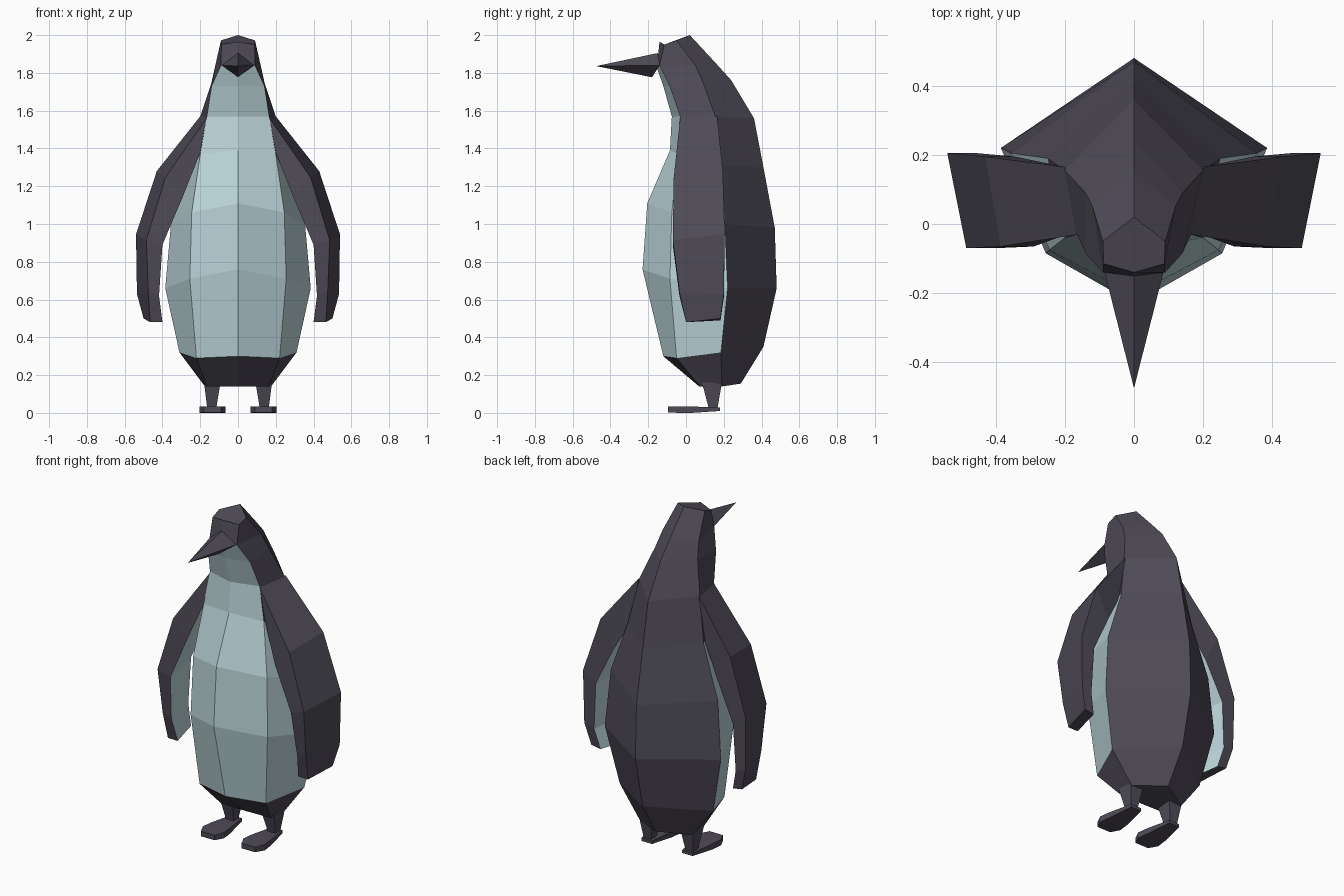
import bpy, bmesh

if "Cube" in bpy.data.objects:
    bpy.data.objects.remove(bpy.data.objects["Cube"])


def material(name, rgb):
    m = bpy.data.materials.new(name)
    m.diffuse_color = (*rgb, 1)
    m.use_nodes = True
    m.node_tree.nodes["Principled BSDF"].inputs["Base Color"].default_value = m.diffuse_color
    return m


DARK = material("charcoal", (0.078, 0.070, 0.095))
LIGHT = material("pale_blue_grey", (0.51, 0.68, 0.71))


def loft(name, rings, is_light=lambda span, side: False):
    """Skin closed rings of equal size, cap the ends, colour by a rule."""
    bm = bmesh.new()
    rows = [[bm.verts.new(p) for p in ring] for ring in rings]
    n = len(rows[0])
    for i in range(len(rows) - 1):
        for j in range(n):
            k = (j + 1) % n
            f = bm.faces.new((rows[i][j], rows[i][k], rows[i + 1][k], rows[i + 1][j]))
            f.material_index = int(is_light(i, j))
    bm.faces.new(rows[0])
    bm.faces.new(rows[-1])
    bmesh.ops.recalc_face_normals(bm, faces=bm.faces)
    me = bpy.data.meshes.new(name)
    bm.to_mesh(me)
    bm.free()
    me.materials.append(DARK)
    me.materials.append(LIGHT)
    ob = bpy.data.objects.new(name, me)
    bpy.context.collection.objects.link(ob)
    return ob


def mirrored(ob):
    m = ob.modifiers.new("mirror", 'MIRROR')
    m.use_mirror_merge = False


# Body and head: six-sided rings (front y,z | front corner x,y,z | side x,y,z | back y,z)
BODY = [
    (-.14, 1.965, .088, -.115, 1.95, .09, -.05, 1.972, .02, 2.0),
    (-.155, 1.83, .09, -.14, 1.84, .12, .05, 1.84, .15, 1.86),
    (-.12, 1.73, .14, -.085, 1.73, .14, .09, 1.75, .24, 1.76),
    (-.075, 1.57, .165, -.03, 1.57, .20, .155, 1.57, .36, 1.56),
    (-.085, 1.39, .20, -.04, 1.37, .25, .19, 1.31, .41, 1.30),
    (-.205, 1.11, .245, -.075, 1.06, .355, .205, 1.0, .47, .98),
    (-.23, .76, .255, -.085, .71, .385, .22, .66, .48, .66),
    (-.12, .30, .22, -.05, .29, .31, .185, .32, .41, .35),
    (.07, .14, .165, .075, .14, .175, .19, .14, .29, .155),
]


def body_ring(r):
    front, back = (0, r[0], r[1]), (0, r[8], r[9])
    corner, side = r[2:5], r[5:8]
    flip = lambda p: (-p[0], p[1], p[2])
    return [front, corner, side, back, flip(side), flip(corner)]


def belly(span, side):
    if side in (0, 5):
        return 1 <= span <= 6
    return side in (1, 4) and 4 <= span <= 6


loft("body", [body_ring(r) for r in BODY], belly)

# Beak: diamond base tapering to a point
base = [(0, -.15, 1.905), (.085, -.14, 1.84), (0, -.18, 1.777), (-.085, -.14, 1.84)]
tip = (0, -.475, 1.836)
loft("beak", [base, [tuple(t + (b - t) * .01 for b, t in zip(p, tip)) for p in base]])

# Flippers: (front y, back y, then x,z of outer front, outer back, inner back, inner front)
FLIPPER = [
    (-.03, .165, .16, 1.57, .20, 1.57, .24, 1.31, .195, 1.39),
    (-.065, .195, .385, 1.245, .43, 1.28, .345, 1.12, .29, 1.15),
    (-.07, .205, .485, .915, .54, .945, .455, .89, .40, .89),
    (-.035, .20, .475, .64, .535, .63, .47, .61, .418, .62),
    (0, .183, .465, .48, .50, .50, .44, .49, .40, .48),
]
flipper_rings = [[(r[2], r[0], r[3]), (r[4], r[1], r[5]),
                  (r[6], r[1], r[7]), (r[8], r[0], r[9])] for r in FLIPPER]
mirrored(loft("flippers", flipper_rings, lambda span, side: side == 2))

# Legs: short tapered stumps
def rect(x0, x1, y0, y1, z):
    return [(x0, y0, z), (x1, y0, z), (x1, y1, z), (x0, y1, z)]


mirrored(loft("legs", [rect(.093, .18, .085, .19, .16),
                       rect(.115, .163, .12, .167, .025)]))

# Feet: flat plates, wide at the toes and narrow at the heel (half width, y, bottom, top)
FOOT = [(.045, -.095, .003, .033), (.07, -.04, 0, .035),
        (.062, .03, 0, .034), (.035, .18, .01, .028)]
foot_rings = [[(.135 - w, y, a), (.135 + w, y, a), (.135 + w, y, b), (.135 - w, y, b)]
              for w, y, a, b in FOOT]
mirrored(loft("feet", foot_rings))
